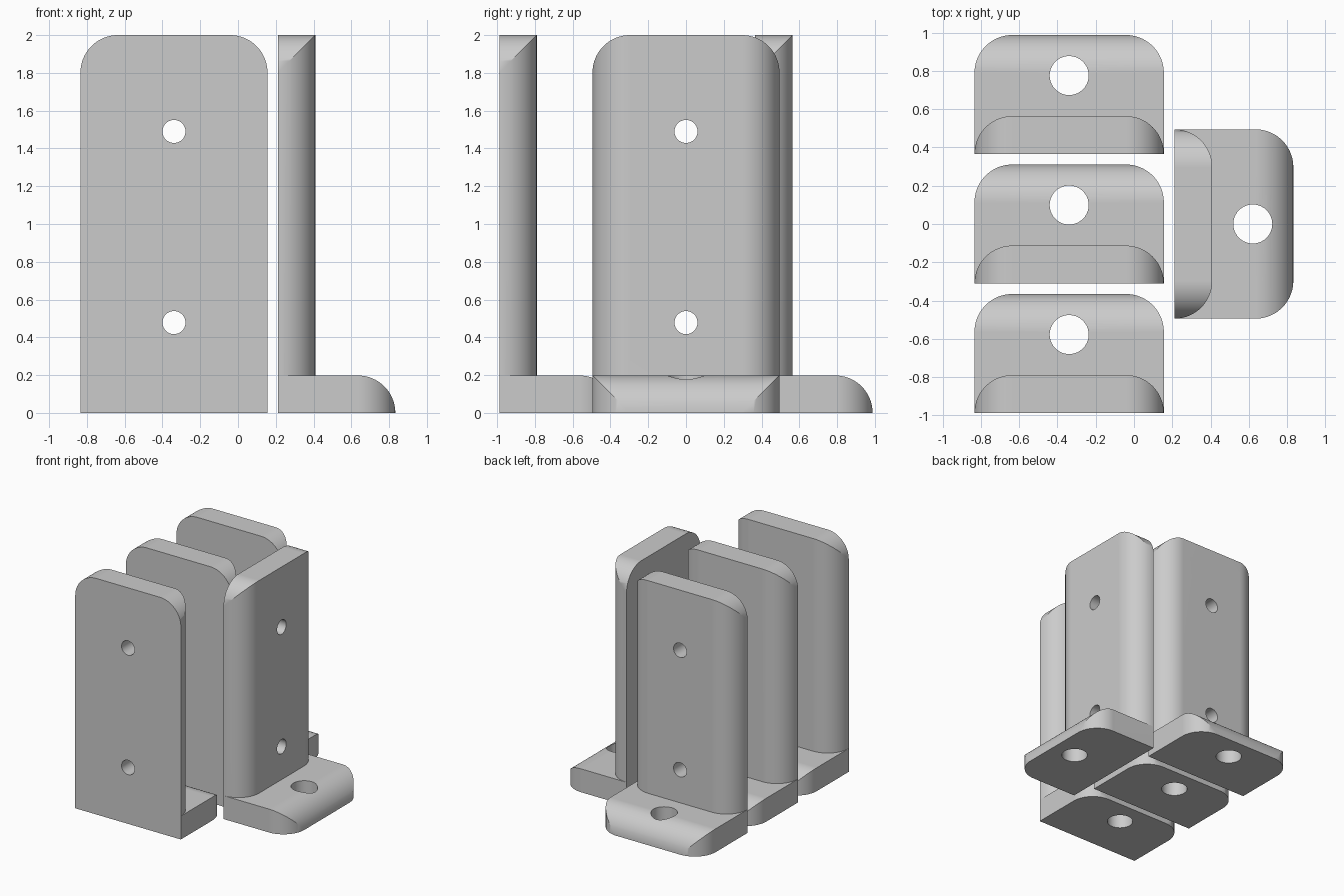
import bpy, bmesh, math
from mathutils import Matrix

if "Cube" in bpy.data.objects:
    bpy.data.objects.remove(bpy.data.objects["Cube"])

W, D, H, T = 0.99, 0.622, 2.0, 0.198   # width, depth, height, thickness / corner radius
SEG = 20

grey = bpy.data.materials.new("light_grey")
grey.diffuse_color = (0.6, 0.6, 0.6, 1)
grey.use_nodes = True
grey.node_tree.nodes["Principled BSDF"].inputs["Base Color"].default_value = grey.diffuse_color


def arc(cx, cy, a0, a1):
    """Quarter-round corner of radius T."""
    return [(cx + T * math.cos(math.radians(a0 + (a1 - a0) * i / SEG)),
             cy + T * math.sin(math.radians(a0 + (a1 - a0) * i / SEG)))
            for i in range(SEG + 1)]


def tombstone(length, start=0.0):
    """Plate outline, square at the start and rounded at both far corners."""
    return ([(-W / 2, start), (W / 2, start)]
            + arc(W / 2 - T, length - T, 0, 90)
            + arc(-W / 2 + T, length - T, 90, 180))


def prism(name, outline, place, lo, hi):
    """Extrude an outline from lo to hi; place maps (u, v, w) to xyz."""
    bm = bmesh.new()
    pts = []
    for p in outline:
        if not pts or math.dist(p, pts[-1]) > 1e-5:
            pts.append(p)
    if math.dist(pts[0], pts[-1]) < 1e-5:
        pts.pop()
    a = [bm.verts.new(place(u, v, lo)) for u, v in pts]
    b = [bm.verts.new(place(u, v, hi)) for u, v in pts]
    bm.faces.new(a)
    bm.faces.new(b)
    for i in range(len(a)):
        j = (i + 1) % len(a)
        bm.faces.new((a[i], a[j], b[j], b[i]))
    bmesh.ops.recalc_face_normals(bm, faces=bm.faces)
    me = bpy.data.meshes.new(name)
    bm.to_mesh(me)
    bm.free()
    me.materials.append(grey)
    ob = bpy.data.objects.new(name, me)
    bpy.context.collection.objects.link(ob)
    return ob


def combine(ob, other, op):
    """Apply a boolean and discard the helper."""
    m = ob.modifiers.new("cut", 'BOOLEAN')
    m.operation, m.object, m.solver = op, other, 'EXACT'
    bpy.context.view_layer.objects.active = ob
    bpy.ops.object.modifier_apply(modifier=m.name)
    bpy.data.objects.remove(other)


def circle(cx, cy, r, n=40):
    return [(cx + r * math.cos(2 * math.pi * i / n),
             cy + r * math.sin(2 * math.pi * i / n)) for i in range(n)]


def flat(u, v, w): return (u, v, w)      # outline in plan
def front(u, v, w): return (u, w, v)     # outline in elevation
def side(u, v, w): return (w, u, v)      # outline in side profile


# Foot plate: rounded plan with a quarter-round far edge
bracket = prism("front_bracket", tombstone(D), flat, 0, T)
nose = [(-0.1, -0.1), (D, -0.1)] + arc(D - T, 0, 0, 90) + [(-0.1, T)]
combine(bracket, prism("nose_profile", nose, side, -1, 1), 'INTERSECT')

# Upright plate: rounded top corners and rounded inner vertical edges
upright = prism("upright", tombstone(H, 0.1), front, 0, T)
combine(upright, prism("upright_plan", tombstone(T, -0.1), flat, -1, 3), 'INTERSECT')
combine(bracket, upright, 'UNION')

# Screw holes
combine(bracket, prism("foot_hole", circle(0, 0.41, 0.102), flat, -0.5, 0.5), 'DIFFERENCE')
for z in (0.478, 1.49):
    combine(bracket, prism("wall_hole", circle(0, z, 0.061), front, -0.5, 0.5), 'DIFFERENCE')

# Smooth the rounds, keep the plates flat
bpy.ops.object.select_all(action='DESELECT')
bracket.select_set(True)
bpy.context.view_layer.objects.active = bracket
bpy.ops.object.shade_smooth_by_angle(angle=math.radians(25))
bracket.modifiers.new("flat_faces", 'WEIGHTED_NORMAL').keep_sharp = True

# Row of three brackets, plus one turned to the side
bracket.location = (-0.339, -0.988, 0)
for name, loc, turn in (("middle_bracket", (-0.339, -0.311, 0), 0),
                        ("back_bracket", (-0.339, 0.366, 0), 0),
                        ("side_bracket", (0.211, 0, 0), -90)):
    ob = bracket.copy()
    ob.name = name
    ob.location = loc
    ob.rotation_euler.z = math.radians(turn)
    bpy.context.collection.objects.link(ob)
